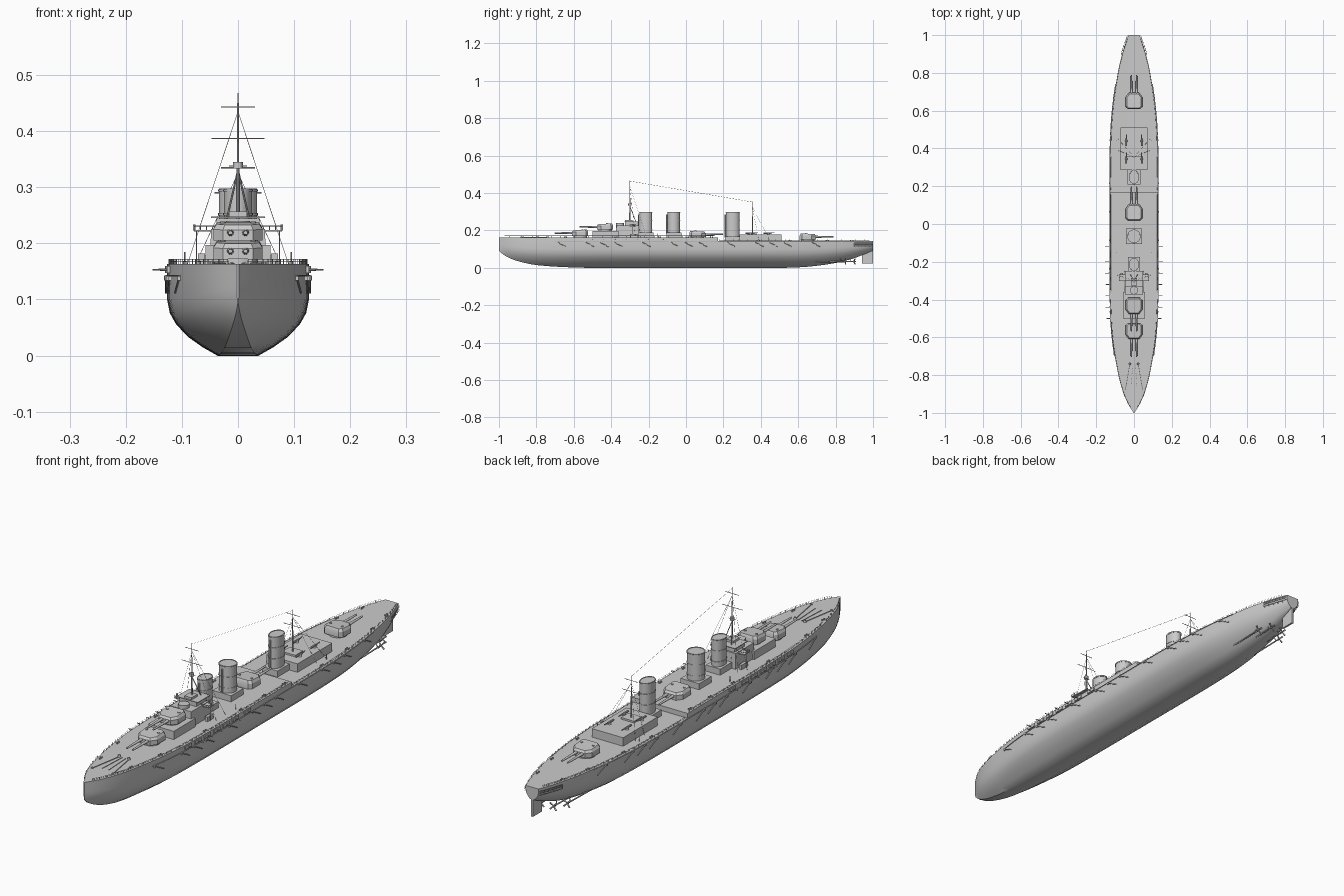
import bpy, bmesh, math
from mathutils import Vector, Matrix

if "Cube" in bpy.data.objects:
    bpy.data.objects.remove(bpy.data.objects["Cube"])

FORE, AFT, STEP = 0.163, 0.143, 0.17     # deck heights and the deck break


def curve(pts, x):
    """Smooth interpolation through a short (x, value) table."""
    n = len(pts)
    i = max(0, min(n - 2, sum(1 for p in pts if p[0] <= x) - 1))
    def slope(k):
        a, b = pts[max(k - 1, 0)], pts[min(k + 1, n - 1)]
        return (b[1] - a[1]) / (b[0] - a[0])
    (x0, y0), (x1, y1) = pts[i], pts[i + 1]
    h = x1 - x0
    t = (x - x0) / h
    return ((2*t**3 - 3*t**2 + 1) * y0 + (t**3 - 2*t**2 + t) * h * slope(i)
            + (3*t**2 - 2*t**3) * y1 + (t**3 - t**2) * h * slope(i + 1))


BEAM = [(-1, .002), (-.95, .033), (-.9, .055), (-.8, .083), (-.6, .115), (-.4, .125), (0, .126),
        (.4, .125), (.6, .114), (.8, .086), (.9, .063), (.96, .044), (1, .029)]
KEEL = [(-1, .092), (-.98, .073), (-.95, .055), (-.9, .036), (-.8, .015), (-.6, .002), (-.4, 0),
        (.5, 0), (.65, .006), (.8, .026), (.9, .052), (1, .092)]
def beam(y): return curve(BEAM, y)
def deck(y): return FORE if y < STEP else AFT


class Part:
    """Collects primitives into one named mesh object."""
    def __init__(self, name):
        self.name, self.bm = name, bmesh.new()

    def box(self, x, y, z, taper=1.0):
        lo = [self.bm.verts.new((a, b, z[0])) for a, b in ((x[0], y[0]), (x[1], y[0]), (x[1], y[1]), (x[0], y[1]))]
        c = Vector(((x[0] + x[1]) / 2, (y[0] + y[1]) / 2, 0))
        hi = [self.bm.verts.new((c.x + (v.co.x - c.x) * taper, c.y + (v.co.y - c.y) * taper, z[1])) for v in lo]
        self.skin([lo, hi])

    def skin(self, rings, caps=True):
        n = len(rings[0])
        for a, b in zip(rings, rings[1:]):
            for i in range(n):
                self.bm.faces.new((a[i], a[(i + 1) % n], b[(i + 1) % n], b[i]))
        if caps:
            self.bm.faces.new(rings[0][::-1])
            self.bm.faces.new(rings[-1])

    def loft(self, rings, caps=True):
        self.skin([[self.bm.verts.new(p) for p in r] for r in rings], caps)

    def rod(self, a, b, r, r2=None, n=6):
        a, b = Vector(a), Vector(b)
        d = b - a
        m = Matrix.Translation((a + b) / 2) @ d.to_track_quat('Z', 'Y').to_matrix().to_4x4()
        bmesh.ops.create_cone(self.bm, cap_ends=True, segments=n, radius1=r,
                              radius2=r if r2 is None else r2, depth=d.length, matrix=m)

    def done(self, angle=30):
        bmesh.ops.remove_doubles(self.bm, verts=self.bm.verts, dist=1e-5)
        bmesh.ops.recalc_face_normals(self.bm, faces=self.bm.faces)
        me = bpy.data.meshes.new(self.name)
        self.bm.to_mesh(me)
        self.bm.free()
        ob = bpy.data.objects.new(self.name, me)
        bpy.context.collection.objects.link(ob)
        bpy.ops.object.select_all(action='DESELECT')
        ob.select_set(True)
        bpy.context.view_layer.objects.active = ob
        bpy.ops.object.shade_smooth_by_angle(angle=math.radians(angle))


def ellipse(rx, ry, y, z, n=28):
    return [(rx * math.cos(2*math.pi*i/n), y + ry * math.sin(2*math.pi*i/n), z) for i in range(n)]


# hull: lofted sections with a deck break
hull = Part("hull")
SECTION = [(.28, 0), (.5, .11), (.7, .235), (.87, .39), (.96, .53), (1, .7), (1, 1)]
def section(y, top):
    w, k = beam(y), curve(KEEL, y)
    half = [(w * a, k + f * (AFT - k)) for a, f in SECTION] + [(w, top)]
    return [(x, y, z) for x, z in reversed(half)] + [(-x, y, z) for x, z in half]
ys = [-1, -.99, -.975] + [-.95 + .04 * i for i in range(28)] + [STEP] + [.2 + .04 * i for i in range(20)] + [1]
rings = [section(y, FORE) for y in ys if y <= STEP] + [section(y, AFT) for y in ys if y >= STEP]
hull.loft(rings)
hull.done(35)

# rudder, propeller shafts and screws
gear = Part("rudder_and_screws")
gear.box((-.004, .004), (.94, 1.0), (.022, .1))
for s in (-1, 1):
    for x, y0, y1, z in ((.028, .72, .9, .034), (.055, .66, .85, .034)):
        gear.rod((s*x, y0, z - .004), (s*x, y1, z), .003)
        gear.rod((s*x, y1 - .02, z), (s*x*.7, y1 - .03, z + .035), .002)
        gear.rod((s*x, y1 - .006, z), (s*x, y1 + .008, z), .005, .002, 8)
        for k in range(4):
            a = math.pi/4 + k * math.pi/2
            gear.rod((s*x, y1, z), (s*x + .019*math.cos(a), y1 + .003, z + .019*math.sin(a)), .002, .004, 5)
gear.done()

# main turrets: barbette, faceted house, twin barrels
def turret(name, y, base, d):
    t = Part(name)
    t.rod((0, y, base - .03), (0, y, base + .006), .036, n=28)
    plan = [(-.027, .045), (.027, .045), (.044, .022), (.044, -.03), (.032, -.042), (-.032, -.042), (-.044, -.03), (-.044, .022)]
    def ring(k, zf, zb):
        return [(px*k, y + d*py*k, base + zb + (zf - zb) * (py + .042) / .087) for px, py in plan]
    t.loft([ring(1, .005, .005), ring(1, .024, .027), ring(.86, .033, .038)])
    for x in (-.0135, .0135):
        t.rod((x, y + d*.035, base + .019), (x, y + d*.075, base + .019), .0065, .005, 12)
        t.rod((x, y + d*.07, base + .019), (x, y + d*.138, base + .019), .005, .0036, 12)
        t.rod((x*2, y - d*.01, base + .033), (x*2, y - d*.01, base + .039), .005, n=10)
    t.done()
turret("turret_fore", -.565, FORE + .004, -1)
turret("turret_raised", -.432, .2, -1)
turret("turret_midship", .06, FORE - .003, 1)
turret("turret_aft", .65, AFT + .004, 1)

# funnels with bases, bands and open tops
for i, (y, rx, ry) in enumerate(((-.215, .025, .034), (-.065, .034, .034), (.25, .026, .036))):
    f = Part(f"funnel_{i + 1}")
    z0 = deck(y)
    f.box((-rx - .008, rx + .008), (y - ry - .006, y + ry + .006), (z0, z0 + .025))
    f.loft([ellipse(rx, ry, y, z0 + .02), ellipse(rx, ry, y, .298), ellipse(rx*.93, ry*.93, y, .298),
            ellipse(rx*.9, ry*.9, y, .265)])
    for z in (.205, .25, .292):
        f.loft([ellipse(rx + .0015, ry + .0015, y, z), ellipse(rx + .0015, ry + .0015, y, z + .004)])
    for k in (-1, 0, 1):
        f.box((-rx*.92, rx*.92), (y + k*ry*.3 - .001, y + k*ry*.3 + .001), (.291, .294))
    f.rod((0, y - ry - .004, z0 + .02), (0, y - ry - .004, .285), .003)
    f.done()

# forward superstructure and bridge
b = Part("bridge")
b.box((-.058, .058), (-.5, -.36), (FORE, .197))
b.box((-.05, .05), (-.375, -.25), (FORE, .226), .96)
b.rod((0, -.352, .2), (0, -.352, .24), .021, n=20)
b.box((-.038, .038), (-.325, -.26), (.226, .244))
b.box((-.078, .078), (-.302, -.268), (.221, .224))
b.box((-.048, .048), (-.33, -.25), (.245, .248))
b.box((-.016, .016), (-.325, -.285), (.248, .257))
for s in (-1, 1):
    b.rod((s*.074, -.285, FORE), (s*.074, -.285, .222), .0012)
    b.box((s*.065 - .006, s*.065 + .006), (-.3, -.26), (FORE, .182))
    for y in (-.302, -.268):
        b.rod((s*.04, y, .231), (s*.078, y, .231), .0008)
    for k in range(4):
        b.rod((s*(.045 + .011*k), -.302, .223), (s*(.045 + .011*k), -.302, .231), .0008)
    b.rod((s*.078, -.302, .231), (s*.078, -.268, .231), .0008)
    b.rod((s*.078, -.285, .223), (s*.078, -.285, .234), .003)
b.done()

# aft deckhouse with four light guns
a = Part("aft_deckhouse")
a.box((-.071, .071), (.285, .51), (AFT, .178))
a.box((-.03, .03), (.33, .38), (.178, .185))
for s in (-1, 1):
    for y in (.345, .44):
        a.rod((s*.04, y, .178), (s*.04, y, .186), .007, .004, 10)
        a.rod((s*.04, y - .026, .186), (s*.04, y + .012, .186), .004, n=8)
        a.rod((s*.04, y + .005, .186), (s*.04, y + .034, .188), .002, n=6)
a.done()

# masts, yards, stays and aerial
m = Part("masts_and_rigging")
m.rod((0, -.3, .2), (0, -.3, .345), .0042, .003, 10)
m.rod((0, -.3, .34), (0, -.3, .468), .0022, .0012, 8)
m.rod((0, -.3, .333), (0, -.3, .345), .009, n=12)
m.rod((0, .355, AFT), (0, .355, .27), .0035, .0025, 10)
m.rod((0, .355, .265), (0, .355, .355), .002, .001, 8)
for y, z, w in ((-.3, .443, .03), (-.3, .387, .047), (-.3, .338, .016), (.355, .335, .03), (.355, .29, .042)):
    m.rod((-w, y, z), (w, y, z), .0012)
m.rod((0, -.3, .464), (0, .355, .352), .0006, n=4)
for s in (-1, 1):
    m.rod((s*.03, -.25, .2), (0, -.3, .33), .0018)
    for k in (0, .06):
        m.rod((s*.09, -.27 + k, FORE), (0, -.3, .435), .0005, n=4)
        m.rod((s*.085, .39 + k, AFT), (0, .355, .325), .0005, n=4)
m.done()

# casemate guns along the sides
c = Part("side_guns")
for s in (-1, 1):
    for y in (-.5, -.44, -.38, -.32, -.26, -.2, -.12):
        w = beam(y)
        c.box((s*w - .004, s*w + .004), (y - .02, y + .02), (.147, .16))
        c.rod((s*(w - .004), y, .153), (s*(w + .026), y, .153), .0022, .0015, 8)
c.done()

# folded net booms and net shelf on the hull sides
n = Part("net_booms")
for s in (-1, 1):
    for k in range(19):
        y = -.69 + .0755 * k
        if k % 2 == 0 or k % 3 == 0:
            y1 = y + .05
            n.rod((s*(beam(y) + .002), y, .139), (s*(beam(y1) + .002), y1, .112), .0018)
            n.box((s*(beam(y) + .001) - .004, s*(beam(y) + .001) + .004), (y - .004, y + .004), (.134, .143))
    for k in range(36):
        y = -.7 + .04 * k
        n.rod((s*(beam(y) + .002), y, .142), (s*(beam(y + .04) + .002), y + .04, .142), .0018, n=5)
n.done()

# deck rails
r = Part("deck_rails")
for s in (-1, 1):
    for k in range(78):
        y = -.97 + .025 * k
        p = [(s*(beam(q) - .003), q) for q in (y, y + .025)]
        z = deck(y)
        r.rod((*p[0], z), (*p[0], z + .009), .0007, n=4)
        if deck(y + .025) == z:
            for h in (.0045, .009):
                r.rod((*p[0], z + h), (*p[1], z + h), .0004, n=4)
r.done()

# stern walk
w = Part("stern_gallery")
for s in (-1, 1):
    for k in range(5):
        q = [(s*(beam(y) + .005), y) for y in (.9 + .02*k, .92 + .02*k)]
        for z in (.118, .127, .134):
            w.rod((*q[0], z), (*q[1], z), .001, n=4)
        w.rod((*q[0], .118), (*q[0], .134), .0008, n=4)
        w.rod((*q[0], .118), (q[0][0] - s*.008, q[0][1], .116), .002, n=4)
w.done()

# anchor chains, capstans, bollards and boats' davits on deck
d = Part("deck_fittings")
for s in (-1, 1):
    d.rod((s*.046, -.88, FORE + .001), (s*.022, -.74, FORE + .001), .002)
    d.rod((s*.014, -.86, FORE + .001), (s*.008, -.74, FORE + .001), .0016)
    d.rod((s*.022, -.74, FORE), (s*.022, -.74, FORE + .009), .006, .004, 12)
    d.rod((s*.046, -.88, FORE), (s*.046, -.88, FORE + .004), .005, n=10)
    for y in (-.8, -.65, -.38, -.15, .0, .13, .38, .55, .75, .88):
        for o in (0, .012):
            d.rod((s*(beam(y) - .014), y + o, deck(y)), (s*(beam(y) - .014), y + o, deck(y) + .006), .003, n=8)
    for y in (-.15, .44):
        d.rod((s*.095, y, deck(y)), (s*.095, y, deck(y) + .022), .0014)
d.done()
